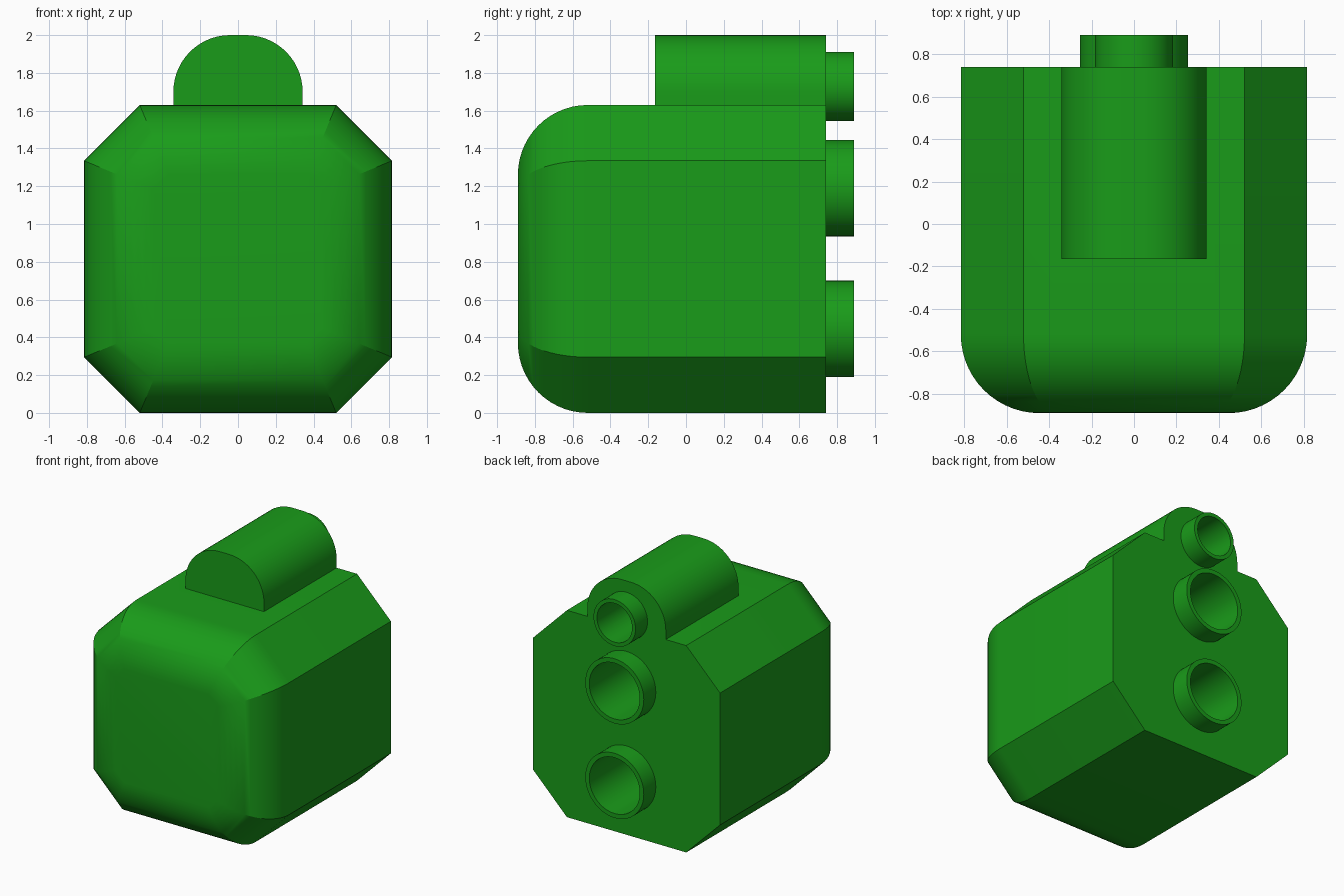
import bpy, bmesh
from math import sin, cos, pi, radians, tan

if "Cube" in bpy.data.objects:
    bpy.data.objects.remove(bpy.data.objects["Cube"])

green = bpy.data.materials.new("green")
green.diffuse_color = (0.01, 0.33, 0.01, 1)
green.use_nodes = True
green.node_tree.nodes["Principled BSDF"].inputs["Base Color"].default_value = green.diffuse_color

FRONT, BACK, END = -0.89, 0.74, 0.89
FILLET, STEPS, SIDES = 0.37, 14, 64


def loft(name, rings, caps=True, closed=False):
    """Bridge equal-length rings of points into one mesh."""
    bm = bmesh.new()
    loops = [[bm.verts.new(p) for p in ring] for ring in rings]
    pairs = list(zip(loops, loops[1:])) + ([(loops[-1], loops[0])] if closed else [])
    for a, b in pairs:
        for i in range(len(a)):
            j = (i + 1) % len(a)
            bm.faces.new((a[i], a[j], b[j], b[i]))
    if caps:
        bm.faces.new(loops[0])
        bm.faces.new(loops[-1])
    bmesh.ops.recalc_face_normals(bm, faces=bm.faces)
    me = bpy.data.meshes.new(name)
    bm.to_mesh(me)
    bm.free()
    ob = bpy.data.objects.new(name, me)
    bpy.context.collection.objects.link(ob)
    me.materials.append(green)
    return ob


def activate(ob):
    bpy.ops.object.select_all(action='DESELECT')
    ob.select_set(True)
    bpy.context.view_layer.objects.active = ob


def smooth(ob):
    activate(ob)
    bpy.ops.object.shade_smooth_by_angle(angle=radians(25))


def octagon(y, inset):
    a, b = 0.815 - inset, 0.52 - inset * tan(pi / 8)
    pts = [(a, -b), (a, b), (b, a), (-b, a), (-a, b), (-a, -b), (-b, -a), (b, -a)]
    return [(x, y, 0.815 + z) for x, z in pts]


def circle(y, r, z):
    return [(r * cos(2 * pi * i / SIDES), y, z + r * sin(2 * pi * i / SIDES))
            for i in range(SIDES)]


# Octagonal body with a rounded front rim
rings = [octagon(BACK, 0)]
for k in range(STEPS + 1):
    a = pi / 2 * k / STEPS
    rings.append(octagon(FRONT + FILLET * (1 - sin(a)), FILLET * (1 - cos(a))))
body = loft("body", rings)

# Round-topped ridge
w, r = 0.342, 0.30
arch = [(w, 1.63)]
for side, start in ((1, 0), (-1, pi / 2)):
    for k in range(STEPS + 1):
        a = start + pi / 2 * k / STEPS
        arch.append((side * (w - r) + r * cos(a), 2 - r + r * sin(a)))
arch.append((-w, 1.63))
ridge = loft("top_ridge", [[(x, y, z) for x, z in arch] for y in (-0.165, BACK)])

# Three tubes on the back, with bores running into the body
tubes = [("upper", 1.728, 0.183, 0.153), ("middle", 1.19, 0.255, 0.22),
         ("lower", 0.445, 0.255, 0.22)]
for label, z, outer, inner in tubes:
    smooth(loft(label + "_tube", [circle(BACK, inner, z), circle(BACK, outer, z),
                                  circle(END, outer, z), circle(END, inner, z)],
                caps=False, closed=True))
    cutter = loft(label + "_bore_cutter", [circle(0.2, inner, z), circle(1.0, inner, z)])
    cutter.hide_render = True
    for target in ([body, ridge] if label == "upper" else [body]):
        mod = target.modifiers.new("bore", 'BOOLEAN')
        mod.operation, mod.solver, mod.object = 'DIFFERENCE', 'EXACT', cutter
        activate(target)
        bpy.ops.object.modifier_apply(modifier=mod.name)
    bpy.data.objects.remove(cutter)

smooth(body)
smooth(ridge)
